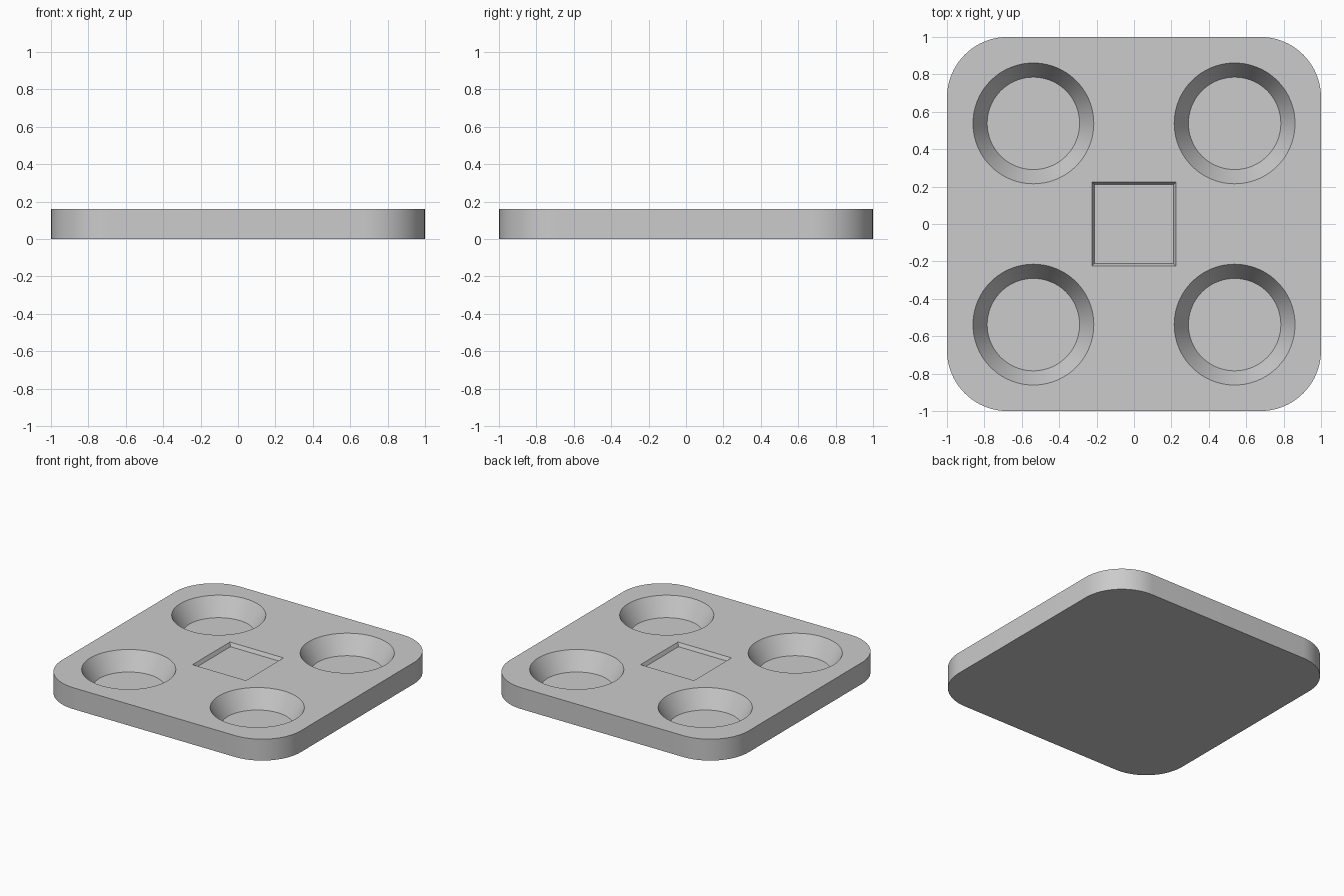
import bpy
import bmesh
import math

THICK = 0.162
CORNER = 0.324
LIFT = 0.02  # how far cutters rise above the top face

if "Cube" in bpy.data.objects:
    bpy.data.objects.remove(bpy.data.objects["Cube"], do_unlink=True)

grey = bpy.data.materials.new("light grey")
grey.use_nodes = True
grey.diffuse_color = (0.6, 0.6, 0.6, 1)
grey.node_tree.nodes["Principled BSDF"].inputs["Base Color"].default_value = (0.6, 0.6, 0.6, 1)


def add_object(name, bm):
    mesh = bpy.data.meshes.new(name)
    bm.to_mesh(mesh)
    bm.free()
    mesh.materials.append(grey)
    obj = bpy.data.objects.new(name, mesh)
    bpy.context.collection.objects.link(obj)
    return obj


def tapered_cutter(name, x, y, sides, r_floor, r_rim, depth, turn=0):
    """Frustum that widens upward, reaching r_rim at the top face."""
    bm = bmesh.new()
    r_top = r_rim + (r_rim - r_floor) * LIFT / depth
    bmesh.ops.create_cone(bm, cap_ends=True, segments=sides, radius1=r_floor,
                          radius2=r_top, depth=depth + LIFT)
    obj = add_object(name, bm)
    obj.location = (x, y, THICK - depth + (depth + LIFT) / 2)
    obj.rotation_euler.z = turn
    obj.hide_render = True
    return obj


# Plate with rounded vertical corners
bm = bmesh.new()
bmesh.ops.create_cube(bm, size=1)
bmesh.ops.scale(bm, vec=(2, 2, THICK), verts=bm.verts)
bmesh.ops.translate(bm, vec=(0, 0, THICK / 2), verts=bm.verts)
uprights = [e for e in bm.edges if abs(e.verts[0].co.z - e.verts[1].co.z) > 0.1]
bmesh.ops.bevel(bm, geom=uprights, offset=CORNER, segments=20, profile=0.5,
                affect='EDGES')
plate = add_object("tray_plate", bm)

# Four round cups and one shallow square recess
cutters = [tapered_cutter("cup_cutter", sx * 0.538, sy * 0.538, 80, 0.247, 0.323, 0.135)
           for sx in (-1, 1) for sy in (-1, 1)]
diag = math.sqrt(2)
cutters.append(tapered_cutter("square_cutter", 0, 0, 4, 0.211 * diag, 0.224 * diag,
                              0.027, math.pi / 4))

# Carve the recesses
bpy.context.view_layer.objects.active = plate
plate.select_set(True)
for cutter in cutters:
    mod = plate.modifiers.new("carve", 'BOOLEAN')
    mod.operation = 'DIFFERENCE'
    mod.solver = 'EXACT'
    mod.object = cutter
    bpy.ops.object.modifier_apply(modifier=mod.name)
    bpy.data.objects.remove(cutter, do_unlink=True)

bpy.ops.object.shade_smooth_by_angle(angle=math.radians(30))
